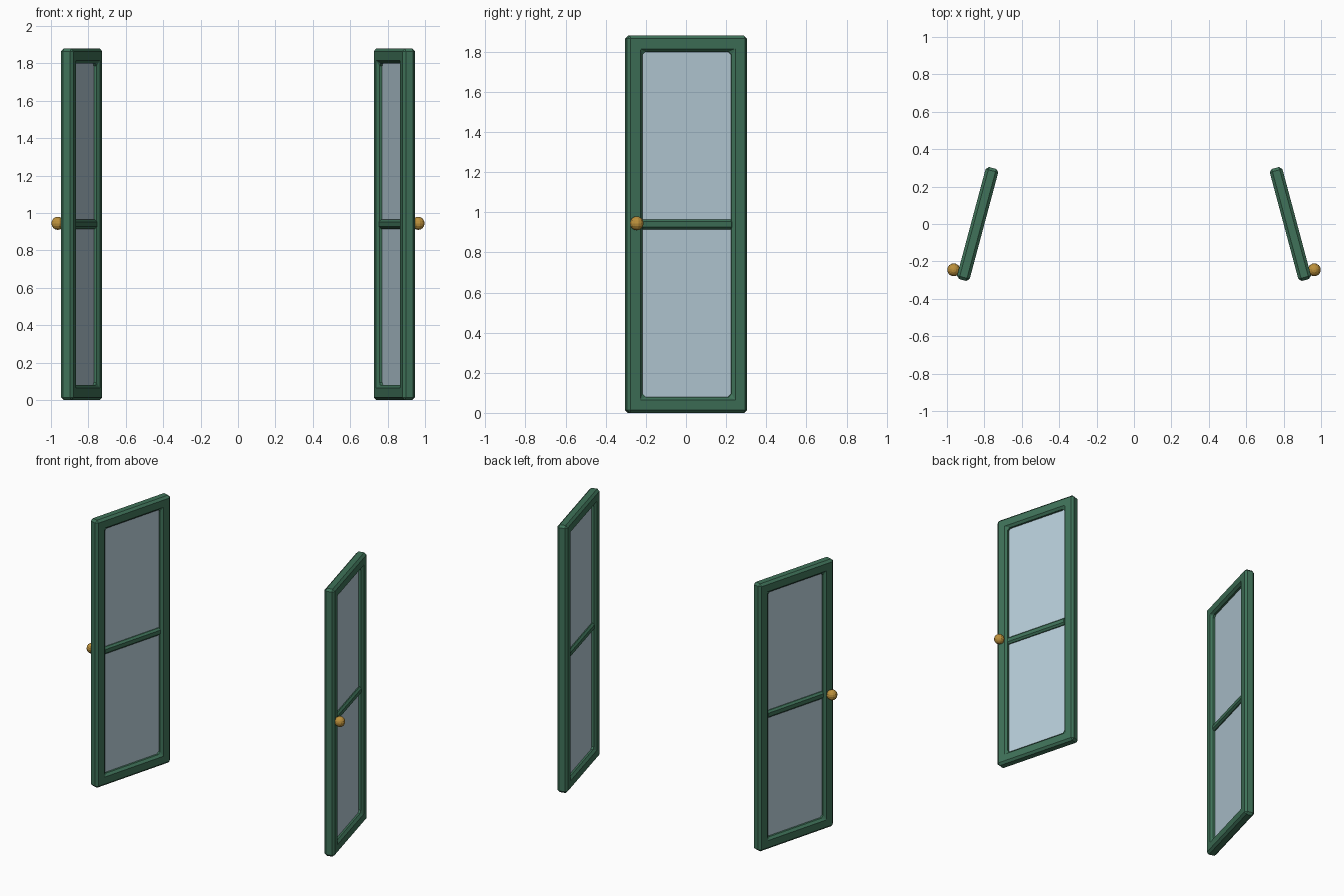
import bpy, bmesh, math
from mathutils import Matrix

default = bpy.data.objects.get("Cube")
if default:
    bpy.data.objects.remove(default, do_unlink=True)

HEIGHT, WIDTH, THICK = 1.88, 0.62, 0.07
BORDER = 0.08
CENTRE_X, SWING = 0.836, math.radians(15)


def material(name, colour, roughness):
    mat = bpy.data.materials.new(name)
    mat.use_nodes = True
    mat.diffuse_color = colour
    bsdf = mat.node_tree.nodes["Principled BSDF"]
    bsdf.inputs["Base Color"].default_value = colour
    bsdf.inputs["Roughness"].default_value = roughness
    return mat


green = material("painted green", (0.05, 0.17, 0.1, 1), 0.6)
glass = material("pale blue glass", (0.48, 0.62, 0.7, 1), 0.3)
brass = material("brass", (0.5, 0.28, 0.045, 1), 0.4)


def finish(name, bm, mat, placement, bevel=0):
    bmesh.ops.recalc_face_normals(bm, faces=bm.faces)
    mesh = bpy.data.meshes.new(name)
    bm.to_mesh(mesh)
    bm.free()
    mesh.materials.append(mat)
    obj = bpy.data.objects.new(name, mesh)
    bpy.context.collection.objects.link(obj)
    obj.matrix_world = placement
    if bevel:
        mod = obj.modifiers.new("chamfer", "BEVEL")
        mod.width = bevel
        mod.segments = 1
        mod.limit_method = "ANGLE"
    return obj


def box(size):
    bm = bmesh.new()
    bmesh.ops.create_cube(bm, size=1)
    bmesh.ops.scale(bm, vec=size, verts=bm.verts)
    return bm


def frame_ring():
    # Rectangular ring with mitred corners, open in the middle
    bm = bmesh.new()
    corners = [(-1, -1), (1, -1), (1, 1), (-1, 1)]

    def loop(x, inset):
        return [bm.verts.new((x, sy * (WIDTH / 2 - inset), sz * (HEIGHT / 2 - inset)))
                for sy, sz in corners]

    loops = [loop(-THICK / 2, 0), loop(THICK / 2, 0),
             loop(THICK / 2, BORDER), loop(-THICK / 2, BORDER)]
    for a, b in zip(loops, loops[1:] + loops[:1]):
        for i in range(4):
            j = (i + 1) % 4
            bm.faces.new((a[i], a[j], b[j], b[i]))
    return bm


def door(label, side):
    # Door is modelled around its own centre, then swung open
    place = (Matrix.Translation((side * CENTRE_X, 0, HEIGHT / 2))
             @ Matrix.Rotation(side * SWING, 4, "Z"))
    finish(label + "_door_frame", frame_ring(), green, place, 0.015)

    # Glass pane tucked slightly into the frame
    pane = box((0.012, WIDTH - 2 * BORDER + 0.01, HEIGHT - 2 * BORDER + 0.01))
    finish(label + "_glass_pane", pane, glass, place)

    # Middle glazing bar
    bar = box((0.05, WIDTH - 2 * BORDER + 0.02, 0.05))
    finish(label + "_glazing_bar", bar, green, place, 0.012)

    # Round knob on the outer face of the front stile
    knob = bmesh.new()
    bmesh.ops.create_uvsphere(knob, u_segments=12, v_segments=8, radius=0.035)
    offset = Matrix.Translation((side * 0.06, BORDER / 2 - WIDTH / 2, 0.005))
    finish(label + "_knob", knob, brass, place @ offset)


door("left", 1)
door("right", -1)
